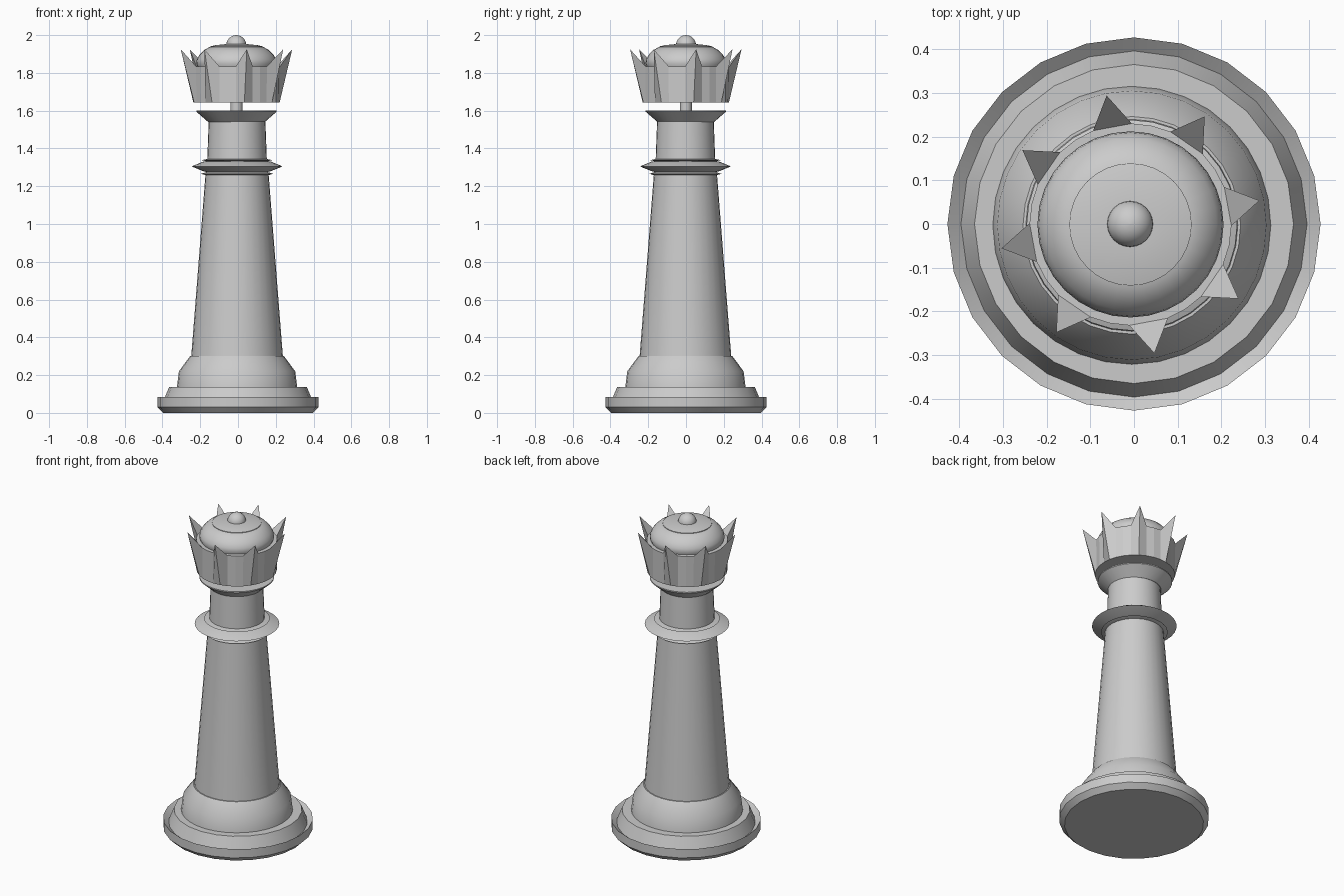
import bpy
import bmesh
import math

if "Cube" in bpy.data.objects:
    bpy.data.objects.remove(bpy.data.objects["Cube"])

grey = bpy.data.materials.new("plain grey")
grey.diffuse_color = (0.6, 0.6, 0.6, 1)
grey.use_nodes = True
grey.node_tree.nodes["Principled BSDF"].inputs["Base Color"].default_value = grey.diffuse_color


def finish(bm, name, smooth):
    bmesh.ops.recalc_face_normals(bm, faces=bm.faces[:])
    mesh = bpy.data.meshes.new(name)
    bm.to_mesh(mesh)
    bm.free()
    mesh.materials.append(grey)
    obj = bpy.data.objects.new(name, mesh)
    bpy.context.collection.objects.link(obj)
    if smooth:
        bpy.ops.object.select_all(action='DESELECT')
        obj.select_set(True)
        bpy.context.view_layer.objects.active = obj
        bpy.ops.object.shade_smooth_by_angle(angle=math.radians(30))
    return obj


def skin(bm, rings):
    """Join equal vertex rings with quads."""
    for low, high in zip(rings, rings[1:]):
        n = len(low)
        for i in range(n):
            j = (i + 1) % n
            bm.faces.new((low[i], low[j], high[j], high[i]))


def lathe(name, profile, centre=(0, 0), sides=24):
    """Spin (radius, height) points around z and cap both ends."""
    bm = bmesh.new()
    rings = []
    for r, z in profile:
        rings.append([bm.verts.new((centre[0] + r * math.cos(2 * math.pi * i / sides),
                                    centre[1] + r * math.sin(2 * math.pi * i / sides), z))
                      for i in range(sides)])
    skin(bm, rings)
    bm.faces.new(rings[0])
    bm.faces.new(rings[-1])
    return finish(bm, name, True)


BODY = (-0.005, -0.003)
HEAD = (-0.008, -0.001)

# Base plate with an inward sloping rim and a tapered step
lathe("base_plate", [(0.397, 0), (0.427, 0.03), (0.427, 0.085), (0.396, 0.06),
                     (0.365, 0.137), (0.30, 0.137)])

# Foot and tapering shaft
lathe("foot", [(0.319, 0.13), (0.308, 0.22), (0.249, 0.30), (0.20, 0.30)], BODY, 32)
lathe("shaft", [(0.243, 0.295), (0.167, 1.265)], BODY, 32)

# Sharp collar between two thin discs
lathe("lower_disc", [(0.165, 1.258), (0.19, 1.266), (0.165, 1.274)], BODY, 32)
lathe("collar", [(0.15, 1.272), (0.18, 1.28), (0.241, 1.305), (0.18, 1.33), (0.15, 1.335)], BODY, 32)
lathe("upper_disc", [(0.15, 1.33), (0.187, 1.338), (0.15, 1.346)], BODY, 32)

# Neck, flared cup and the pin that carries the crown
lathe("neck", [(0.158, 1.33), (0.15, 1.545)], BODY, 32)
lathe("cup", [(0.15, 1.54), (0.213, 1.595), (0.213, 1.602)], HEAD, 32)
lathe("pin", [(0.032, 1.60), (0.032, 1.65)], HEAD, 16)

# Crown with eight outward leaning points
bm = bmesh.new()
bottom, top = [], []
for k in range(32):
    a = math.radians(10.5 + 11.25 * k)
    tip = k % 4 == 0
    for ring, r, z in ((bottom, 0.228, 1.642),
                       (top, 0.30 if tip else 0.231, 1.925 if tip else 1.835)):
        ring.append(bm.verts.new((HEAD[0] + r * math.cos(a), HEAD[1] + r * math.sin(a), z)))
skin(bm, [bottom, top])
bm.faces.new(bottom)
for k in range(0, 32, 4):
    bm.faces.new((top[k - 1], top[k], top[k + 1]))
bm.faces.new([v for k, v in enumerate(top) if k % 4])
finish(bm, "crown", False)

# Dome with a raised cap, and the ball on top
lathe("dome", [(0.205, 1.83), (0.213, 1.85), (0.21, 1.872), (0.197, 1.895), (0.175, 1.918),
               (0.145, 1.936), (0.10, 1.94)], HEAD, 32)
lathe("dome_cap", [(0.14, 1.93), (0.14, 1.94), (0.11, 1.947), (0.06, 1.952), (0.01, 1.953)], HEAD, 32)
ball = [(max(0.053 * math.cos(t), 0.0005), 1.947 + 0.053 * math.sin(t))
        for t in (math.pi * (i / 12 - 0.5) for i in range(13))]
lathe("ball", ball, (-0.009, 0))
